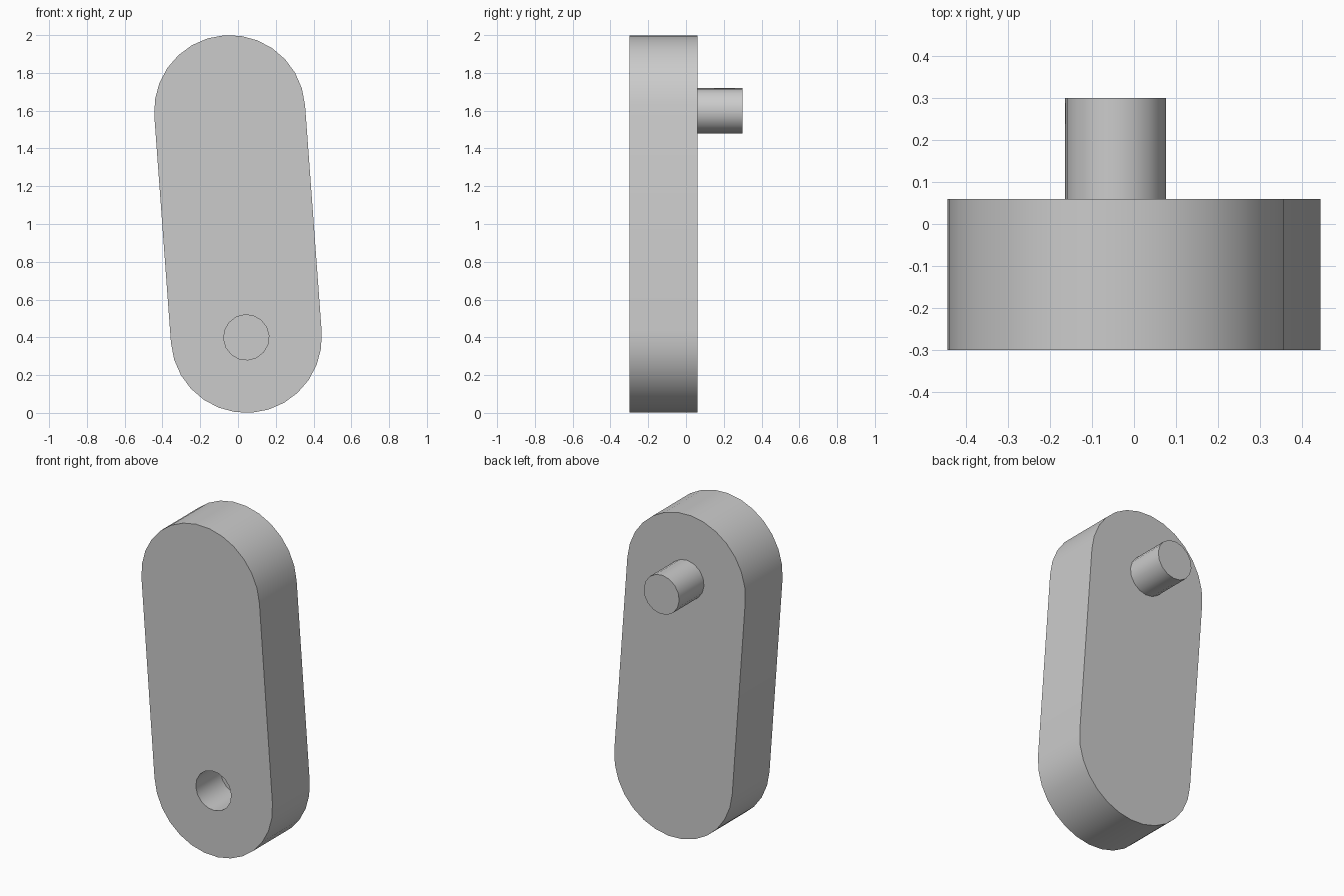
import bpy
import bmesh
from math import cos, sin, pi, atan2, hypot, radians

cube = bpy.data.objects.get("Cube")
if cube:
    bpy.data.objects.remove(cube, do_unlink=True)

# Main dimensions: pivot centres in x-z, radii, depth along y
TOP = (-0.044, 1.6)
BOTTOM = (0.044, 0.4)
ARM_R, PIN_R = 0.4, 0.12
FRONT, BACK, PIN_END = -0.3, 0.06, 0.3
PIN_LENGTH = PIN_END - BACK
TILT = atan2(BOTTOM[0] - TOP[0], TOP[1] - BOTTOM[1])

grey = bpy.data.materials.new("plain_grey")
grey.use_nodes = True
colour = (0.6, 0.6, 0.6, 1)
grey.diffuse_color = colour
grey.node_tree.nodes["Principled BSDF"].inputs["Base Color"].default_value = colour


def arc(centre, radius, start, sweep, steps):
    """Points along an arc in the x-z plane."""
    angles = [start + sweep * i / steps for i in range(steps + 1)]
    return [(centre[0] + radius * cos(a), centre[1] + radius * sin(a)) for a in angles]


def extrude_profile(name, profile, y0, y1):
    """Solid made by sweeping an x-z profile along y."""
    bm = bmesh.new()
    face = bm.faces.new([bm.verts.new((x, y0, z)) for x, z in profile])
    swept = bmesh.ops.extrude_face_region(bm, geom=[face], use_keep_orig=True)
    moved = [v for v in swept["geom"] if isinstance(v, bmesh.types.BMVert)]
    bmesh.ops.translate(bm, vec=(0, y1 - y0, 0), verts=moved)
    bmesh.ops.recalc_face_normals(bm, faces=bm.faces)
    mesh = bpy.data.meshes.new(name)
    bm.to_mesh(mesh)
    bm.free()
    mesh.materials.append(grey)
    obj = bpy.data.objects.new(name, mesh)
    bpy.context.collection.objects.link(obj)
    return obj


def smooth(obj):
    bpy.ops.object.select_all(action="DESELECT")
    obj.select_set(True)
    bpy.context.view_layer.objects.active = obj
    bpy.ops.object.shade_smooth_by_angle(angle=radians(35))


# Tilted arm with rounded ends
outline = arc(TOP, ARM_R, TILT, pi, 14) + arc(BOTTOM, ARM_R, TILT + pi, pi, 14)
arm = extrude_profile("arm", outline, FRONT, BACK)

# Blind socket in the lower front, as deep as the pin is long
circle = arc(BOTTOM, PIN_R, TILT, 2 * pi, 16)[:-1]
cutter = extrude_profile("socket_cutter", circle, FRONT - 0.1, FRONT + PIN_LENGTH)
cut = arm.modifiers.new("socket", "BOOLEAN")
cut.operation = "DIFFERENCE"
cut.solver = "EXACT"
cut.object = cutter
bpy.context.view_layer.objects.active = arm
bpy.ops.object.modifier_apply(modifier=cut.name)
bpy.data.objects.remove(cutter, do_unlink=True)
smooth(arm)

# Pin on the upper back
pin = extrude_profile("pin", arc(TOP, PIN_R, TILT, 2 * pi, 16)[:-1], BACK, PIN_END)
smooth(pin)
